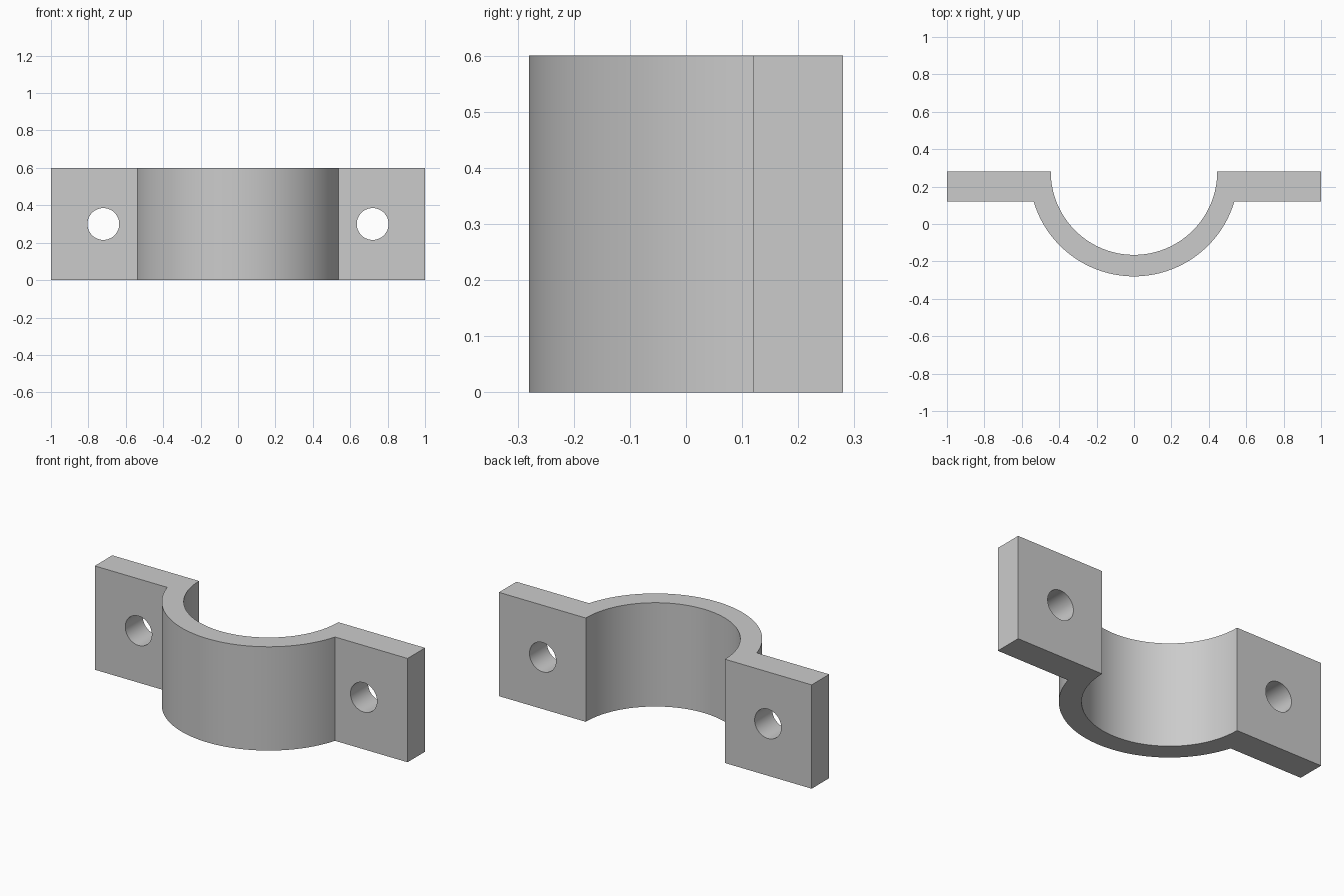
import bpy, bmesh
from math import sin, cos, asin, pi

cube = bpy.data.objects.get("Cube")
if cube:
    bpy.data.objects.remove(cube, do_unlink=True)

HEIGHT = 0.6
BACK, FLANGE_FRONT = 0.28, 0.12      # y of the flange faces
INNER, OUTER = 0.445, 0.56           # saddle radii, centred on the back plane
HOLE_X, HOLE_R = 0.72, 0.085
STEPS = 64

grey = bpy.data.materials.new("plain_grey")
grey.use_nodes = True
colour = (0.6, 0.6, 0.6, 1)
grey.diffuse_color = colour
grey.node_tree.nodes["Principled BSDF"].inputs["Base Color"].default_value = colour


def arc(radius, start, end):
    """Points of an arc around the saddle centre."""
    angles = [start + (end - start) * i / STEPS for i in range(STEPS + 1)]
    return [(radius * cos(a), BACK + radius * sin(a)) for a in angles]


# Bracket outline: inner arc, right flange, outer arc, left flange
dip = asin((BACK - FLANGE_FRONT) / OUTER)
outline = arc(INNER, 0, -pi)
outline += [(-1, BACK), (-1, FLANGE_FRONT)]
outline += arc(OUTER, dip - pi, -dip)
outline += [(1, FLANGE_FRONT), (1, BACK)]

# Extrude the outline upwards
bm = bmesh.new()
base = bm.faces.new([bm.verts.new((x, y, 0)) for x, y in outline])
top = bmesh.ops.extrude_face_region(bm, geom=[base], use_keep_orig=True)["geom"]
bmesh.ops.translate(bm, vec=(0, 0, HEIGHT),
                    verts=[v for v in top if isinstance(v, bmesh.types.BMVert)])
bmesh.ops.recalc_face_normals(bm, faces=bm.faces)
mesh = bpy.data.meshes.new("clamp_bracket")
bm.to_mesh(mesh)
bm.free()
mesh.materials.append(grey)
bracket = bpy.data.objects.new("clamp_bracket", mesh)
bpy.context.collection.objects.link(bracket)

# Bolt holes through both flanges
cutters = []
for side, name in ((-1, "right"), (1, "left")):
    bpy.ops.mesh.primitive_cylinder_add(
        vertices=48, radius=HOLE_R, depth=0.5, rotation=(pi / 2, 0, 0),
        location=(side * HOLE_X, (BACK + FLANGE_FRONT) / 2, HEIGHT / 2))
    cutter = bpy.context.object
    cutter.name = name + "_hole_cutter"
    cutter.hide_render = True
    cutter.data.materials.append(grey)
    cutters.append(cutter)
    cut = bracket.modifiers.new(name + "_hole", 'BOOLEAN')
    cut.operation = 'DIFFERENCE'
    cut.solver = 'EXACT'
    cut.object = cutter

# Apply the cuts, drop the cutters and smooth the curved walls
bpy.ops.object.select_all(action='DESELECT')
bracket.select_set(True)
bpy.context.view_layer.objects.active = bracket
for modifier in list(bracket.modifiers):
    bpy.ops.object.modifier_apply(modifier=modifier.name)
for cutter in cutters:
    bpy.data.objects.remove(cutter, do_unlink=True)
bpy.ops.object.shade_smooth_by_angle(angle=pi / 9)
